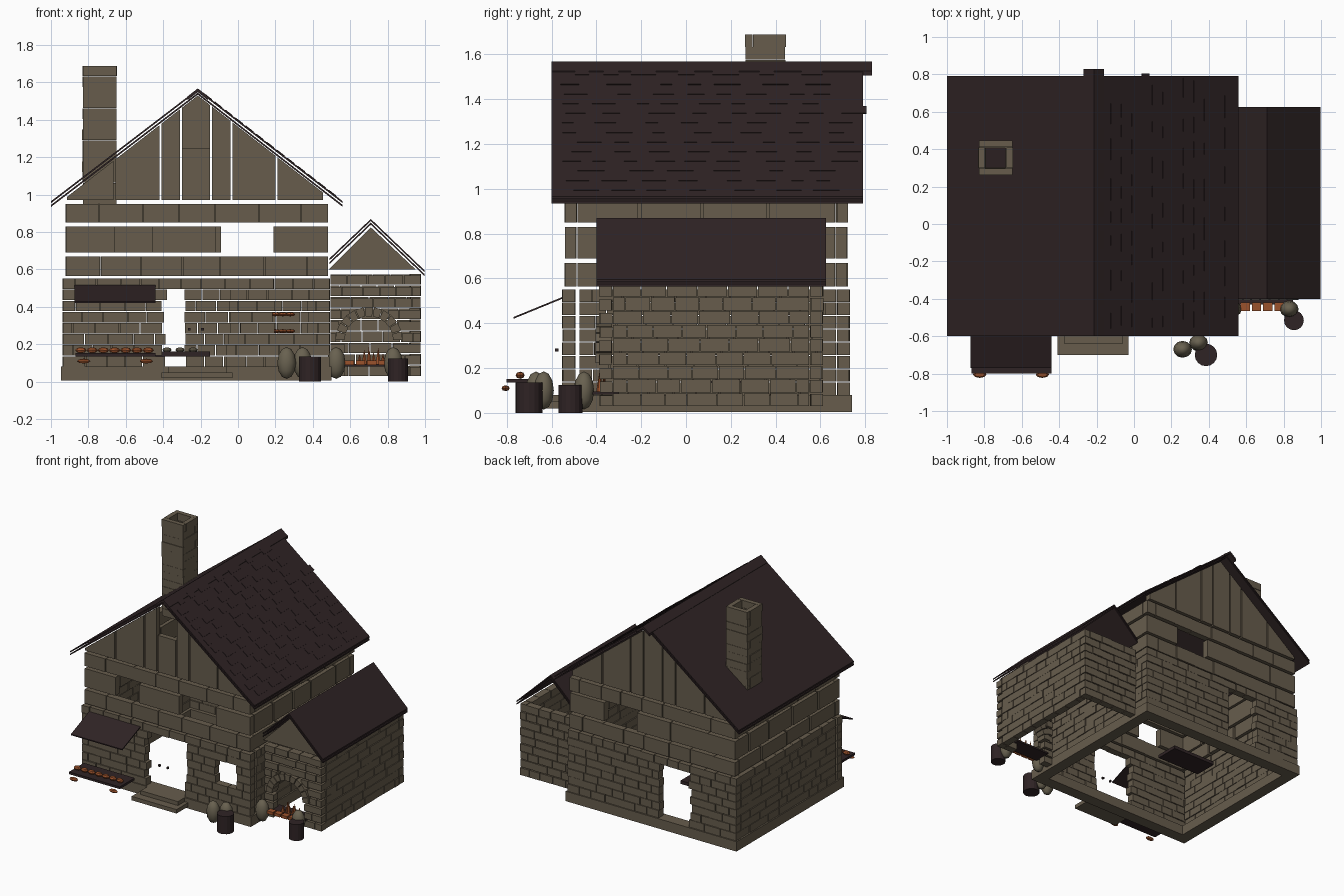
import bpy, bmesh, math, random
from mathutils import Vector, Matrix

if "Cube" in bpy.data.objects:
    bpy.data.objects.remove(bpy.data.objects["Cube"])

random.seed(7)


def material(name, rgb):
    m = bpy.data.materials.new(name)
    m.diffuse_color = (*rgb, 1)
    m.use_nodes = True
    m.node_tree.nodes["Principled BSDF"].inputs["Base Color"].default_value = m.diffuse_color
    return m


STONE = material("tan stone", (0.135, 0.108, 0.073))
DARK = material("dark wood", (0.028, 0.017, 0.018))
ORANGE = material("burnt orange", (0.33, 0.085, 0.025))
SACK = material("sack cloth", (0.14, 0.12, 0.08))


def finish(name, bm, mat):
    bmesh.ops.recalc_face_normals(bm, faces=bm.faces)
    me = bpy.data.meshes.new(name)
    bm.to_mesh(me)
    bm.free()
    me.materials.append(mat)
    ob = bpy.data.objects.new(name, me)
    bpy.context.collection.objects.link(ob)
    return ob


def add_box(bm, x0, x1, y0, y1, z0, z1):
    c = Vector(((x0 + x1) / 2, (y0 + y1) / 2, (z0 + z1) / 2))
    s = Matrix.Diagonal((x1 - x0, y1 - y0, z1 - z0, 1))
    bmesh.ops.create_cube(bm, size=1, matrix=Matrix.Translation(c) @ s)


def add_prism(bm, pts, y0, y1):
    """Extrude an x-z outline along y."""
    a = [bm.verts.new((x, y0, z)) for x, z in pts]
    b = [bm.verts.new((x, y1, z)) for x, z in pts]
    bm.faces.new(a)
    bm.faces.new(b)
    n = len(pts)
    for i in range(n):
        bm.faces.new((a[i], a[(i + 1) % n], b[(i + 1) % n], b[i]))


def boxes(name, mat, *dims):
    bm = bmesh.new()
    for d in dims:
        add_box(bm, *d)
    return finish(name, bm, mat)


def prism(name, mat, pts, y0, y1):
    bm = bmesh.new()
    add_prism(bm, pts, y0, y1)
    return finish(name, bm, mat)


def wall(name, axis, c0, c1, u0, u1, rows, length, holes=(), gap=0.004, vgap=0.004, ragged=0.0):
    """Courses of blocks along x or y; holes are (u0, u1, z0, z1)."""
    bm = bmesh.new()
    for r in range(len(rows) - 1):
        z0, z1 = rows[r], rows[r + 1] - vgap
        zc = (z0 + z1) / 2
        spans = [(u0, u1)]
        for a, b, za, zb in holes:
            if za < zc < zb:
                a -= random.uniform(0, ragged)
                b += random.uniform(0, ragged)
                spans = [s for p, q in spans for s in ((p, min(q, a)), (max(p, b), q)) if s[1] - s[0] > 0.01]
        for p, q in spans:
            u = p
            step = length * (0.55 if r % 2 else 1)
            while u < q - 0.001:
                e = u + step * random.uniform(0.8, 1.2)
                if q - e < length * 0.35:
                    e = q
                j = random.uniform(-0.003, 0.003)
                f = e - gap if e < q else e
                if axis == 'x':
                    add_box(bm, u, f, c0 + j, c1 + j, z0, z1)
                else:
                    add_box(bm, c0 + j, c1 + j, u, f, z0, z1)
                u, step = e, length
    return finish(name, bm, STONE)


def levels(a, b, n):
    return [a + (b - a) * i / n for i in range(n + 1)]


# Foundation ring
boxes("foundation", STONE, (-.945, .5, -.56, -.47, .005, .08), (-.945, .5, .65, .74, .005, .08),
      (-.945, -.855, -.47, .65, .005, .08), (.41, .5, -.47, .65, .005, .08))

# Ground floor stone walls
rows = levels(.08, .555, 8)
wall("ground_wall_front", 'x', -.55, -.495, -.935, .49, rows, .115,
     [(-.38, -.07, .08, .49), (.21, .35, .25, .43)], ragged=.03)
wall("ground_wall_back", 'x', .675, .73, -.935, .49, rows, .115, [(-.53, -.3, .08, .49)], ragged=.03)
wall("ground_wall_left", 'y', -.935, -.88, -.475, .67, rows, .115)
wall("ground_wall_right", 'y', .435, .49, -.475, .67, rows, .115)

# Upper floor: three bands of long blocks with open joints
for k, (z0, z1, ln) in enumerate(((.565, .67, .2), (.69, .83, .27), (.85, .95, .2))):
    mid = k == 1
    wall(f"upper_front_band_{k}", 'x', -.54, -.49, -.92, .48, (z0, z1), ln,
         [(-.66, -.46, .7, .82), (-.12, .19, .7, .82)] if mid else (), vgap=0)
    wall(f"upper_back_band_{k}", 'x', .67, .72, -.92, .48, (z0, z1), ln,
         [(-.09, .19, .7, .82)] if mid else (), vgap=0)
    wall(f"upper_left_band_{k}", 'y', -.92, -.87, -.485, .665, (z0, z1), .26, gap=.014, vgap=0)
    wall(f"upper_right_band_{k}", 'y', .43, .48, -.485, .665, (z0, z1), .26, gap=.014, vgap=0)

# Main gables of vertical planks
RX, RZ, SL = -.215, 1.565, .775


def roof_z(x):
    return RZ - SL * abs(x - RX)


def gable(name, edges, y0, y1, window):
    bm = bmesh.new()
    for a, b in zip(edges, edges[1:]):
        a, b = a + .005, b - .005
        top = [(b, roof_z(b) - .035), (a, roof_z(a) - .035)]
        if a < RX < b:
            top.insert(1, (RX, RZ - .035))
            if window:
                top = [(b, 1.25), (a, 1.25)]
        add_prism(bm, [(a, .97), (b, .97)] + top, y0, y1)
    finish(name, bm, STONE)


gable("gable_front", [-.92, -.66, -.415, -.305, -.145, -.035, .205, .46], -.54, -.5, True)
gable("gable_back", [-.92, -.66, -.415, -.305, -.145, -.035, .205, .46], .68, .72, False)


# Roof slopes: two thin layers each
def slope(name, rx, rz, ex, ez, y0, y1):
    for layer, drop in (("outer", 0), ("inner", .02)):
        prism(f"{name}_{layer}", DARK, [(rx, rz - drop), (ex, ez - drop), (ex, ez - drop - .011),
                                        (rx, rz - drop - .011)], y0, y1)


slope("roof_left", RX, RZ, -1.0, .965, -.6, .79)
slope("roof_right", RX, RZ, .56, .965, -.6, .79)
prism("ridge_cap", DARK, [(-.27, 1.525), (RX, 1.568), (-.16, 1.525), (-.16, 1.505), (RX, 1.548), (-.27, 1.505)], -.6, .83)

# Shingles scattered in rows on the right slope
bm = bmesh.new()
tilt = Matrix.Rotation(math.atan(SL), 4, 'Y')
for i in range(1, 14):
    x = RX + .775 * i / 14
    y = -.57 + random.uniform(0, .1)
    while y < .7:
        w = random.uniform(.05, .12)
        m = Matrix.Translation((x, y + w / 2, roof_z(x) + .001)) @ tilt @ Matrix.Diagonal((.05, w, .005, 1))
        bmesh.ops.create_cube(bm, size=1, matrix=m)
        y += w + random.uniform(.04, .14)
finish("shingles", bm, DARK)

# Chimney, hollow, in courses
rows = levels(.95, 1.69, 13)
for nm, ax, c0, c1, u0, u1 in (("front", 'x', .265, .3, -.83, -.65), ("back", 'x', .41, .445, -.83, -.65),
                               ("left", 'y', -.83, -.795, .3, .41), ("right", 'y', -.685, -.65, .3, .41)):
    wall(f"chimney_{nm}", ax, c0, c1, u0, u1, rows, .3, vgap=.001)

# Side forge: walls, arch, half-open roof
rows = levels(.03, .58, 9)
arch = []
for a, b in zip(rows, rows[1:]):
    h = (a + b) / 2 - .22
    half = .13 if h < 0 else math.sqrt(max(0, .18 ** 2 - h * h))
    if half > 0:
        arch.append((.7 - half, .7 + half, a, b))
wall("forge_wall_front", 'x', -.385, -.33, .495, .975, rows, .1, arch, vgap=.013)
wall("forge_wall_back", 'x', .555, .61, .495, .975, rows, .1, vgap=.006)
wall("forge_wall_right", 'y', .92, .975, -.325, .55, rows, .12)
bm = bmesh.new()
for i in range(11):
    t0, t1 = math.pi * i / 11 + .015, math.pi * (i + 1) / 11 - .015
    add_prism(bm, [(.7 + r * math.cos(t), .22 + r * math.sin(t))
                   for r, t in ((.13, t0), (.18, t0), (.18, t1), (.13, t1))], -.405, -.33)
finish("forge_arch", bm, STONE)
prism("forge_gable", STONE, [(.485, .6), (.95, .6), (.71, .825)], -.385, -.345)
slope("forge_roof_right", .71, .87, .998, .595, -.4, .625)
slope("forge_roof_left", .71, .87, .49, .66, -.4, .625)

# Forge hearth and flames
boxes("hearth", DARK, (.56, .85, -.43, -.3, .082, .095))
boxes("coals", ORANGE, *[(.57 + i * .06, .62 + i * .06, -.465, -.42, .09, .112) for i in range(4)])
bm = bmesh.new()
for i, h in enumerate((.05, .075, .09, .06, .085, .055)):
    m = Matrix.Translation((.65 + i * .025, -.385 + .02 * (i % 2), .095 + h / 2))
    bmesh.ops.create_cone(bm, cap_ends=True, segments=6, radius1=.016, radius2=.001, depth=h, matrix=m)
finish("flames", bm, ORANGE)

# Door steps and door handles
boxes("steps", STONE, (-.41, -.03, -.7, -.56, .02, .05), (-.375, -.06, -.64, -.56, .05, .08))
boxes("door_handles", DARK, *[(x - .007, x + .007, -.585, -.57, .273, .287) for x in (-.26, -.19)])

# Market stall: awning, counter, goods, feet
bm = bmesh.new()
y, z = (-.77, -.55), (.42, .51)
vs = [[bm.verts.new((x, y[i], z[i] + d)) for i, d in ((0, 0), (1, 0), (1, .008), (0, .008))] for x in (-.875, -.44)]
for f in (vs[0], vs[1]):
    bm.faces.new(f)
for i in range(4):
    j = (i + 1) % 4
    bm.faces.new((vs[0][i], vs[0][j], vs[1][j], vs[1][i]))
finish("awning", bm, DARK)
boxes("stall_counter", DARK, (-.87, -.44, -.8, -.62, .135, .152))


def blobs(name, mat, centres, size, seg=12):
    bm = bmesh.new()
    for c in centres:
        bmesh.ops.create_uvsphere(bm, u_segments=seg, v_segments=seg // 2,
                                  radius=1, matrix=Matrix.Translation(c) @ Matrix.Diagonal((*size, 1)))
    return finish(name, bm, mat)


blobs("stall_goods", ORANGE, [(-.84 + i * .06, -.74, .168) for i in range(7)], (.03, .02, .016), 8)
blobs("stall_feet", ORANGE, [(-.825, -.805, .11), (-.49, -.805, .11)], (.036, .018, .013), 8)

# Indoor table with wares, and wall shelves
boxes("table", DARK, (-.52, -.15, .1, .28, .135, .16))
blobs("table_wares", SACK, [(-.45 + i * .07, .18, .17) for i in range(4)], (.025, .02, .014), 8)
blobs("shelf_goods", ORANGE, [(.2 + i * .04, .64, z) for z in (.27, .36) for i in range(3)], (.026, .03, .011), 8)

# Sacks and barrels
sacks = blobs("sacks", SACK, [(.26, -.67, .1), (.345, -.635, .1), (.525, -.455, .1), (.83, -.455, .1)],
              (.05, .045, .085))
sacks.data.shade_smooth()
for nm, x, y, r, h in (("barrel_left", .385, -.7, .06, .135), ("barrel_right", .855, -.515, .053, .125)):
    bm = bmesh.new()
    bmesh.ops.create_cone(bm, cap_ends=True, segments=16, radius1=r, radius2=r, depth=h,
                          matrix=Matrix.Translation((x, y, h / 2)))
    finish(nm, bm, DARK)
